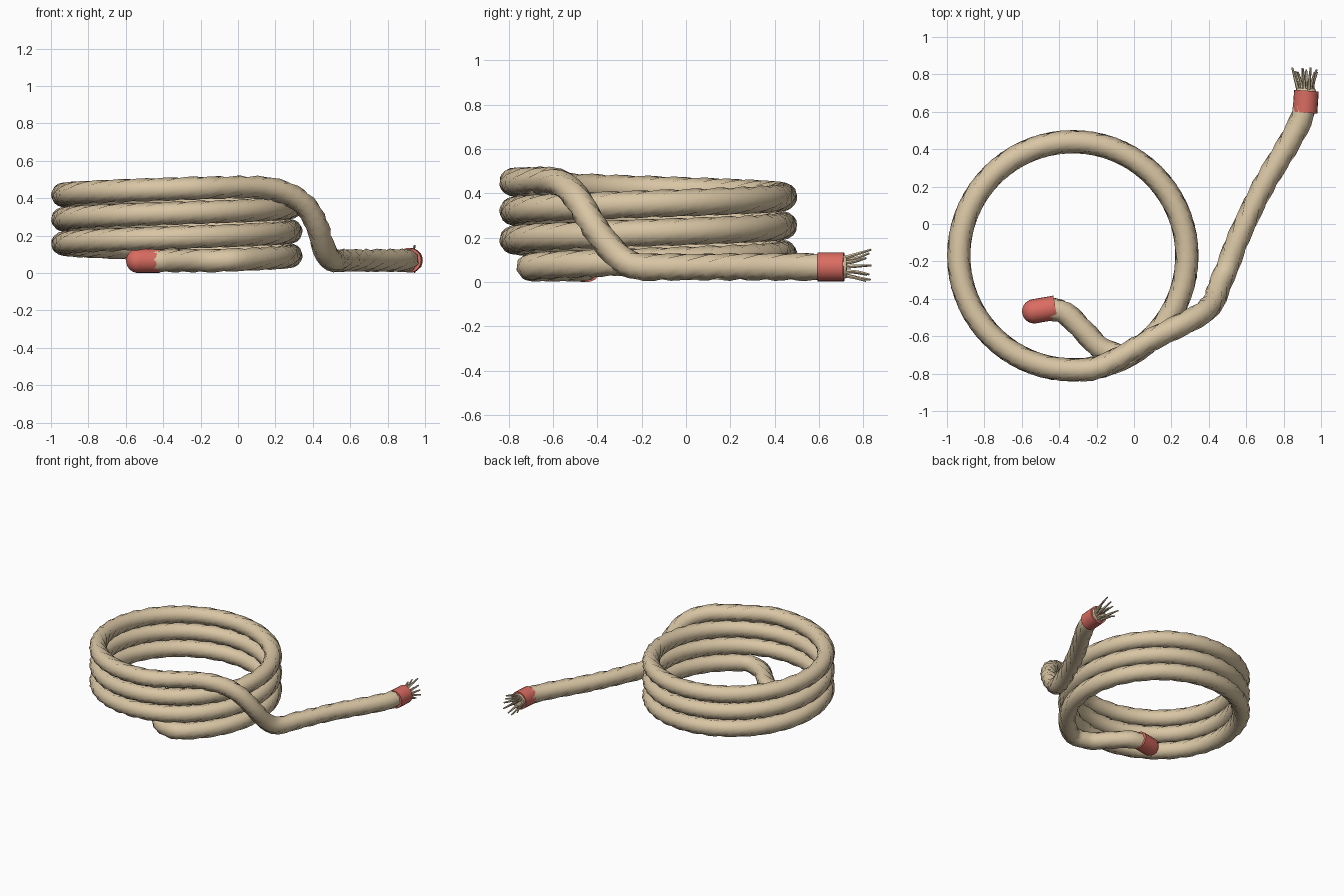
import bpy, bmesh, math, random
from mathutils import Vector

random.seed(4)
if "Cube" in bpy.data.objects:
    bpy.data.objects.remove(bpy.data.objects["Cube"])


def material(name, rgb):
    m = bpy.data.materials.new(name)
    m.use_nodes = True
    m.diffuse_color = (*rgb, 1)
    m.node_tree.nodes["Principled BSDF"].inputs["Base Color"].default_value = (*rgb, 1)
    return m


TAN = material("rope tan", (0.69, 0.56, 0.37))
RED = material("whipping red", (0.70, 0.15, 0.12))


def smooth_path(pts, steps):
    """Catmull-Rom curve through the points."""
    p = [Vector(q) for q in pts]
    p = [2 * p[0] - p[1]] + p + [2 * p[-1] - p[-2]]
    out = []
    for a, b, c, d in zip(p, p[1:], p[2:], p[3:]):
        for i in range(steps):
            t = i / steps
            out.append(0.5 * (2 * b + (c - a) * t + (2 * a - 5 * b + 4 * c - d) * t * t
                              + (3 * b - a - 3 * c + d) * t ** 3))
    return out + [p[-2]]


def sweep(name, path, radii, sides, mat, twist=0.0, angle=50):
    """Tube along a path, with one radius per ring and a twist per unit length."""
    bm = bmesh.new()
    rings, length = [], 0.0
    for i, p in enumerate(path):
        before, after = path[max(i - 1, 0)], path[min(i + 1, len(path) - 1)]
        length += (p - before).length
        t = (after - before).normalized()
        u = t.cross(Vector((0, 0, 1))).normalized()
        v = u.cross(t)
        ring = []
        for k in range(sides):
            a = math.tau * k / sides + twist * length
            ring.append(bm.verts.new(p + radii[i] * (math.cos(a) * u + math.sin(a) * v)))
        rings.append(ring)
    for r, s in zip(rings, rings[1:]):
        for k in range(sides):
            n = (k + 1) % sides
            bm.faces.new((r[k], r[n], s[n], s[k]))
    bm.faces.new(rings[0])
    bm.faces.new(rings[-1])
    bmesh.ops.recalc_face_normals(bm, faces=bm.faces)
    mesh = bpy.data.meshes.new(name)
    bm.to_mesh(mesh)
    bm.free()
    mesh.materials.append(mat)
    ob = bpy.data.objects.new(name, mesh)
    bpy.context.collection.objects.link(ob)
    bpy.ops.object.select_all(action="DESELECT")
    ob.select_set(True)
    bpy.context.view_layer.objects.active = ob
    bpy.ops.object.shade_smooth_by_angle(angle=math.radians(angle))
    return ob


# Rope: inner tail, three rising turns, then the free end dropping to the floor
tail = [(-0.45, -0.455, 0.065), (-0.37, -0.475, 0.065), (-0.28, -0.56, 0.065),
        (-0.19, -0.655, 0.065), (-0.12, -0.69, 0.066)]
coil = []
for deg in range(-60, 1020, 15):
    a = math.radians(deg)
    coil.append((-0.327 + 0.61 * math.cos(a), -0.17 + 0.61 * math.sin(a),
                 0.06 + 0.13 * (deg + 90) / 360))
free_end = [(0.1, -0.615, 0.458), (0.25, -0.54, 0.43), (0.36, -0.48, 0.36),
            (0.425, -0.415, 0.25), (0.46, -0.32, 0.13), (0.5, -0.23, 0.072),
            (0.56, -0.07, 0.068), (0.69, 0.2, 0.068), (0.81, 0.4, 0.068),
            (0.89, 0.55, 0.068), (0.915, 0.65, 0.068), (0.92, 0.725, 0.068)]
path = smooth_path(tail + coil + free_end, 3)
radii = [0.063] * (len(path) - 1) + [0.052]
sweep("rope", path, radii, 8, TAN, twist=6.0, angle=60)

# Rounded cap on the inner tail
cap_start, cap_dir = Vector((-0.42, -0.447, 0.065)), Vector((-0.98, -0.17, 0)).normalized()
cap_path, cap_radii = [cap_start], [0.065]
for i in range(8):
    a = math.radians(12 * i)
    cap_path.append(cap_start + cap_dir * (0.115 + 0.065 * math.sin(a)))
    cap_radii.append(max(0.065 * math.cos(a), 0.005))
sweep("tail_cap", cap_path, cap_radii, 20, RED)

# Cuff near the frayed end
cuff = [Vector((0.914, 0.595, 0.068)), Vector((0.922, 0.713, 0.068))]
sweep("end_cuff", cuff, [0.066, 0.066], 20, RED)

# Frayed strands fanning out of the cuff
for i in range(11):
    a = math.tau * i / 10
    spread = 0 if i == 10 else random.uniform(0.75, 1.1)
    off = Vector((math.cos(a), 0, math.sin(a))) * spread
    root = Vector((0.921, 0.7, 0.068)) + off * 0.036
    tip = Vector((0.921, random.uniform(0.81, 0.842), 0.075)) + off * 0.07
    mid = (root + tip) / 2 + off * random.uniform(-0.014, 0.004)
    strand = smooth_path([root, mid, tip], 3)
    sweep(f"strand_{i + 1}", strand, [0.011 - 0.001 * k for k in range(len(strand))], 6, TAN)
